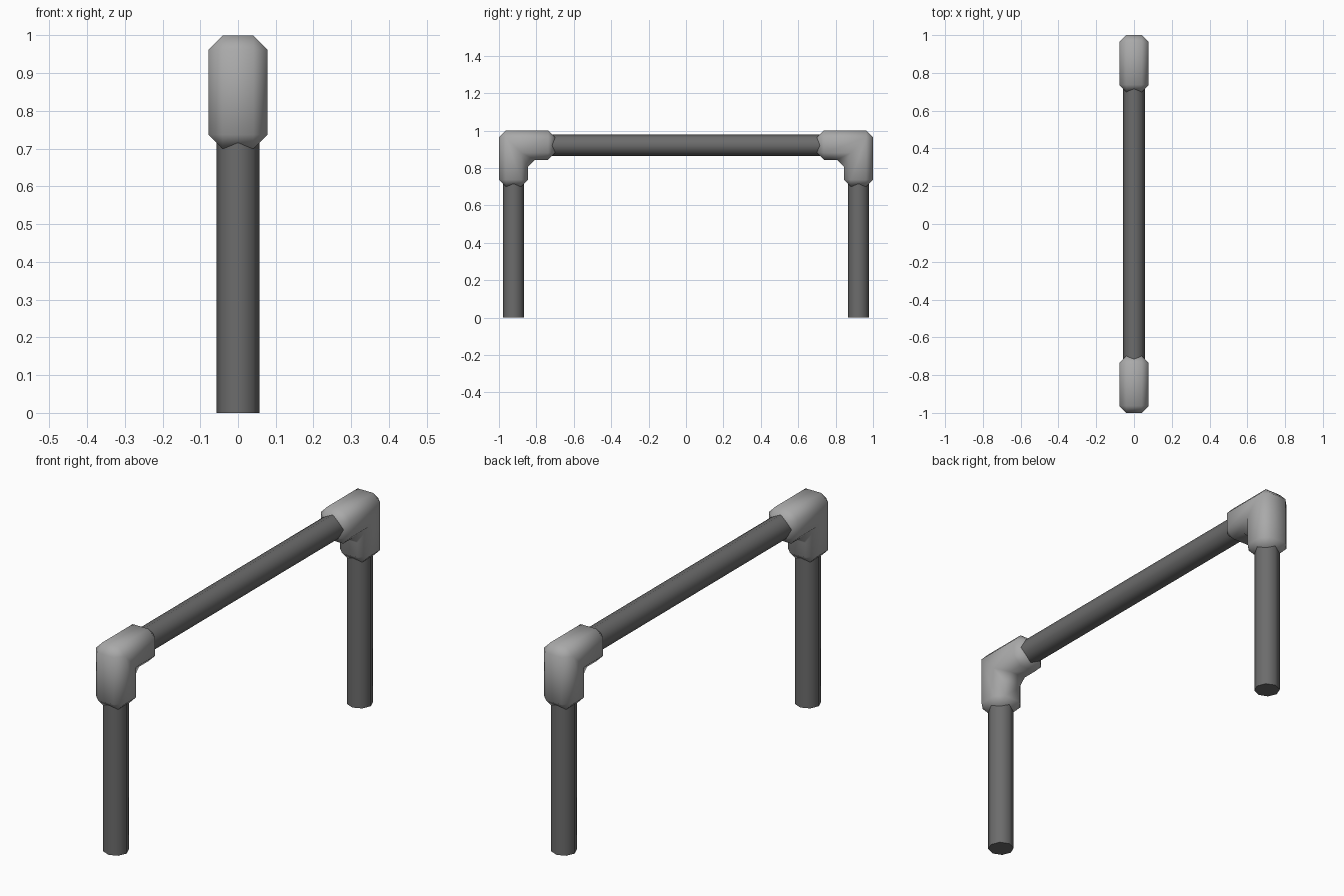
import bpy, bmesh, math

if "Cube" in bpy.data.objects:
    bpy.data.objects.remove(bpy.data.objects["Cube"])

C, H, R = 0.922, 0.078, 0.057   # pipe axis offset, fitting half width, pipe radius


def grey(name, v):
    mat = bpy.data.materials.new(name)
    mat.diffuse_color = (v, v, v, 1)
    mat.use_nodes = True
    mat.node_tree.nodes["Principled BSDF"].inputs["Base Color"].default_value = mat.diffuse_color
    return mat


PIPE = grey("dark_grey", 0.15)
FITTING = grey("mid_grey", 0.4)


def pipe(name, length, loc, rot=(0, 0, 0)):
    bpy.ops.mesh.primitive_cylinder_add(vertices=8, radius=R, depth=length,
                                        location=loc, rotation=rot)
    ob = bpy.context.object
    ob.name = name
    ob.data.materials.append(PIPE)
    bpy.ops.object.shade_smooth_by_angle(angle=math.radians(65))


def elbow(name, s):
    # L-shaped block with every edge chamfered
    i = 1 - 2 * H
    profile = [(1, 0.7), (1, 1), (0.7, 1), (0.7, i), (i, i), (i, 0.7)]
    bm = bmesh.new()
    face = bm.faces.new([bm.verts.new((-H, s * y, z)) for y, z in profile])
    ext = bmesh.ops.extrude_face_region(bm, geom=[face], use_keep_orig=True)
    verts = [v for v in ext['geom'] if isinstance(v, bmesh.types.BMVert)]
    bmesh.ops.translate(bm, verts=verts, vec=(2 * H, 0, 0))
    bmesh.ops.recalc_face_normals(bm, faces=bm.faces)
    bmesh.ops.bevel(bm, geom=bm.edges[:], offset=0.037, offset_type='OFFSET',
                    segments=1, profile=0.5, affect='EDGES')
    bmesh.ops.recalc_face_normals(bm, faces=bm.faces)
    me = bpy.data.meshes.new(name)
    bm.to_mesh(me)
    bm.free()
    me.materials.append(FITTING)
    ob = bpy.data.objects.new(name, me)
    bpy.context.collection.objects.link(ob)
    bpy.ops.object.select_all(action='DESELECT')
    ob.select_set(True)
    bpy.context.view_layer.objects.active = ob
    bpy.ops.object.shade_smooth_by_angle(angle=math.radians(65))


# Legs and corner fittings
for side, s in (("front", -1), ("back", 1)):
    pipe(side + "_leg", 0.8, (0, s * C, 0.4))
    elbow(side + "_elbow", s)

# Crossbar
pipe("crossbar", 1.6, (0, 0, C), (math.pi / 2, 0, 0))
